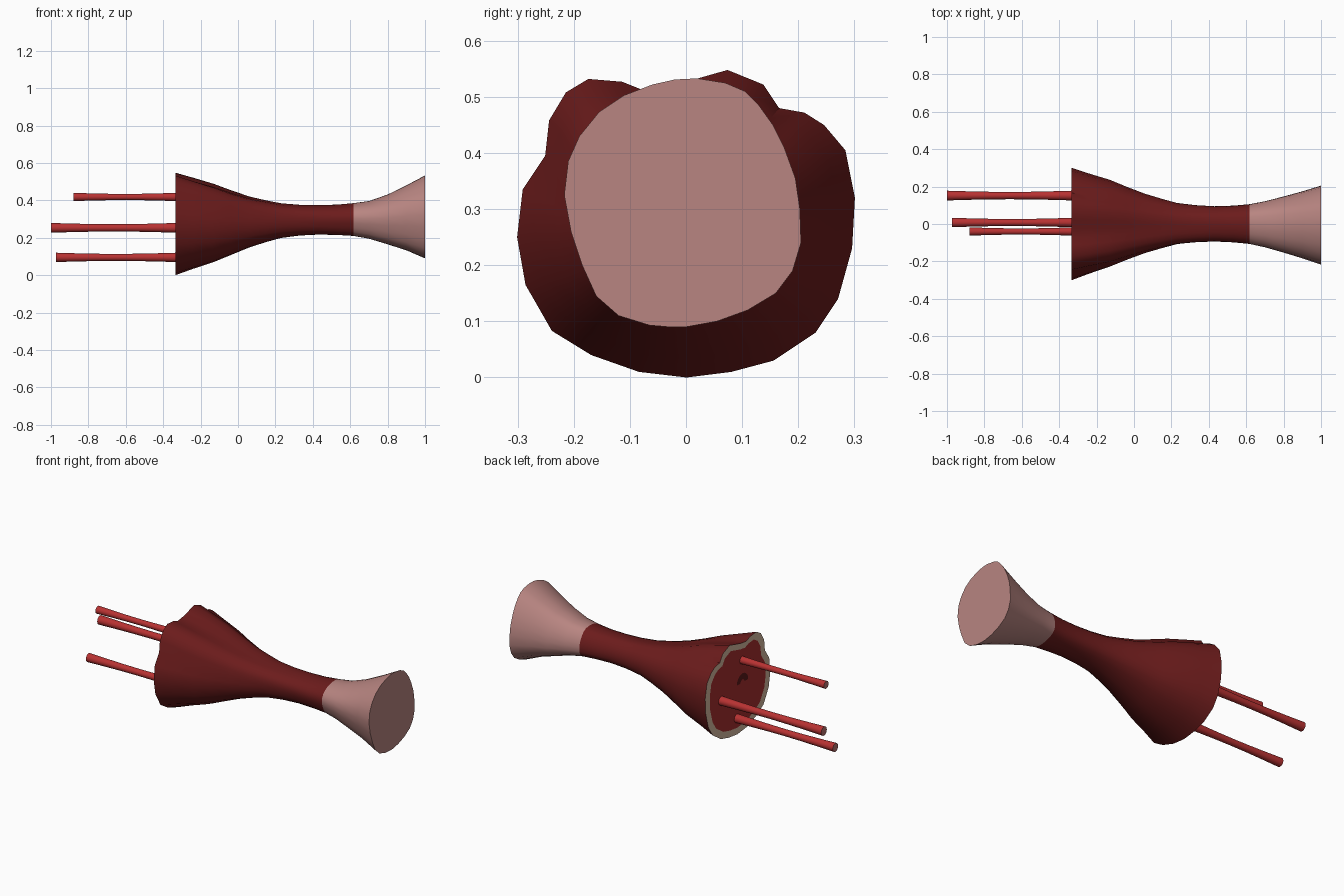
import bpy, bmesh, math

if "Cube" in bpy.data.objects:
    bpy.data.objects.remove(bpy.data.objects["Cube"])

def material(name, rgb):
    m = bpy.data.materials.new(name)
    m.diffuse_color = (*rgb, 1)
    m.use_nodes = True
    m.node_tree.nodes["Principled BSDF"].inputs["Base Color"].default_value = m.diffuse_color
    return m

BODY = material("dark red", (0.15, 0.0115, 0.0115))
PINK = material("pale pink", (0.48, 0.235, 0.22))
ROD = material("bright red", (0.48, 0.032, 0.032))
RIM = material("tan", (0.66, 0.48, 0.35))
FACE = material("cut red", (0.38, 0.026, 0.026))
CAP = material("dull pink", (0.48, 0.17, 0.16))
HOLE = material("deep maroon", (0.10, 0.009, 0.009))

# lobed outline of the wide end and rounder outline of the tendon end (y, z)
WIDE = [(0, 0), (.08, .01), (.155, .03), (.23, .08), (.27, .14), (.295, .23), (.30, .32),
        (.283, .405), (.245, .45), (.21, .472), (.165, .48), (.137, .522), (.073, .548),
        (.02, .533), (-.03, .52), (-.08, .513), (-.115, .527), (-.175, .532), (-.215, .508),
        (-.245, .458), (-.252, .395), (-.292, .335), (-.302, .25), (-.287, .165),
        (-.24, .083), (-.17, .04), (-.085, .01)]
ROUND = [(0, .09), (.055, .10), (.11, .12), (.16, .15), (.19, .19), (.205, .24), (.203, .30),
         (.195, .355), (.175, .41), (.155, .45), (.13, .485), (.105, .51), (.07, .525),
         (.02, .533), (-.02, .531), (-.06, .522), (-.11, .503), (-.155, .473), (-.19, .43),
         (-.21, .385), (-.217, .325), (-.205, .26), (-.185, .20), (-.16, .145),
         (-.12, .11), (-.065, .093), (-.03, .09)]

def unit(outline):
    """Fit an outline into the square from -1 to 1."""
    axes = []
    for k in (0, 1):
        v = [p[k] for p in outline]
        lo, hi = min(v), max(v)
        axes.append([2 * (a - lo) / (hi - lo) - 1 for a in v])
    return list(zip(*axes))

A, B = unit(WIDE), unit(ROUND)

# stations: x, half width, bottom, top
STATIONS = [(-.335, .301, 0, .548), (-.24, .27, .034, .522), (-.13, .237, .07, .49),
            (-.04, .20, .107, .457), (.06, .162, .148, .423), (.15, .135, .177, .402),
            (.23, .113, .199, .386), (.33, .101, .212, .377), (.43, .095, .217, .375),
            (.53, .098, .215, .377), (.617, .106, .21, .385), (.70, .123, .195, .396),
            (.80, .150, .165, .431), (.90, .179, .133, .48), (1.0, .211, .09, .533)]

def section(x, w, lo, hi):
    t = min(1, max(0, (x + .335) / .85))
    cy = -.006 * max(0, (x - .6) / .4)
    return [(x, cy + w * (a[0] * (1 - t) + b[0] * t),
             (lo + hi) / 2 + (hi - lo) / 2 * (a[1] * (1 - t) + b[1] * t))
            for a, b in zip(A, B)]

def finish(bm, name, mats, angle=None):
    bmesh.ops.recalc_face_normals(bm, faces=bm.faces)
    me = bpy.data.meshes.new(name)
    bm.to_mesh(me)
    bm.free()
    for m in mats:
        me.materials.append(m)
    ob = bpy.data.objects.new(name, me)
    bpy.context.collection.objects.link(ob)
    if angle:
        bpy.ops.object.select_all(action='DESELECT')
        ob.select_set(True)
        bpy.context.view_layer.objects.active = ob
        bpy.ops.object.shade_smooth_by_angle(angle=math.radians(angle))
    return ob

def bridge(bm, a, b, mat=0):
    n = len(a)
    for i in range(n):
        bm.faces.new((a[i], a[(i + 1) % n], b[(i + 1) % n], b[i])).material_index = mat

# muscle belly and tendon in one loft
bm = bmesh.new()
rings = [[bm.verts.new(p) for p in section(*s)] for s in STATIONS]
for s, a, b in zip(STATIONS, rings, rings[1:]):
    bridge(bm, a, b, 1 if s[0] > .6 else 0)
bm.faces.new(rings[-1]).material_index = 1
# rim around the cut face of the belly
inner = [bm.verts.new((v.co.x, v.co.y * .86, .275 + (v.co.z - .275) * .86)) for v in rings[0]]
bridge(bm, rings[0], inner, 2)
bm.faces.new(inner).material_index = 3
finish(bm, "muscle_belly", [BODY, PINK, RIM, FACE], 40)

# fibre rods, slightly waisted in the middle, with pale cut ends
def rod(name, y, z, x_end, r):
    bm = bmesh.new()
    loops = []
    for i in range(7):
        t = i / 6
        rad = r * (1 - .25 * math.sin(math.pi * t))
        x = -.33 + t * (x_end + .33)
        loops.append([bm.verts.new((x, y + rad * math.cos(k * math.tau / 16),
                                    z + rad * math.sin(k * math.tau / 16))) for k in range(16)])
    for a, b in zip(loops, loops[1:]):
        bridge(bm, a, b)
    bm.faces.new(loops[0])
    bm.faces.new(loops[-1]).material_index = 1
    finish(bm, name, [ROD, CAP], 40)

rod("fibre_upper", -.04, .418, -.88, .022)
rod("fibre_middle", .152, .253, -1.0, .026)
rod("fibre_lower", .008, .095, -.973, .025)

# small arched opening on the cut face
bm = bmesh.new()
arcs = [[bm.verts.new((-.338, -.04 + r * math.cos(k * math.pi / 10),
                       .288 + r * math.sin(k * math.pi / 10))) for k in range(11)]
        for r in (.018, .053)]
for i in range(10):
    bm.faces.new((arcs[0][i], arcs[1][i], arcs[1][i + 1], arcs[0][i + 1]))
bmesh.ops.solidify(bm, geom=bm.faces[:], thickness=.004)
finish(bm, "face_opening", [HOLE])
